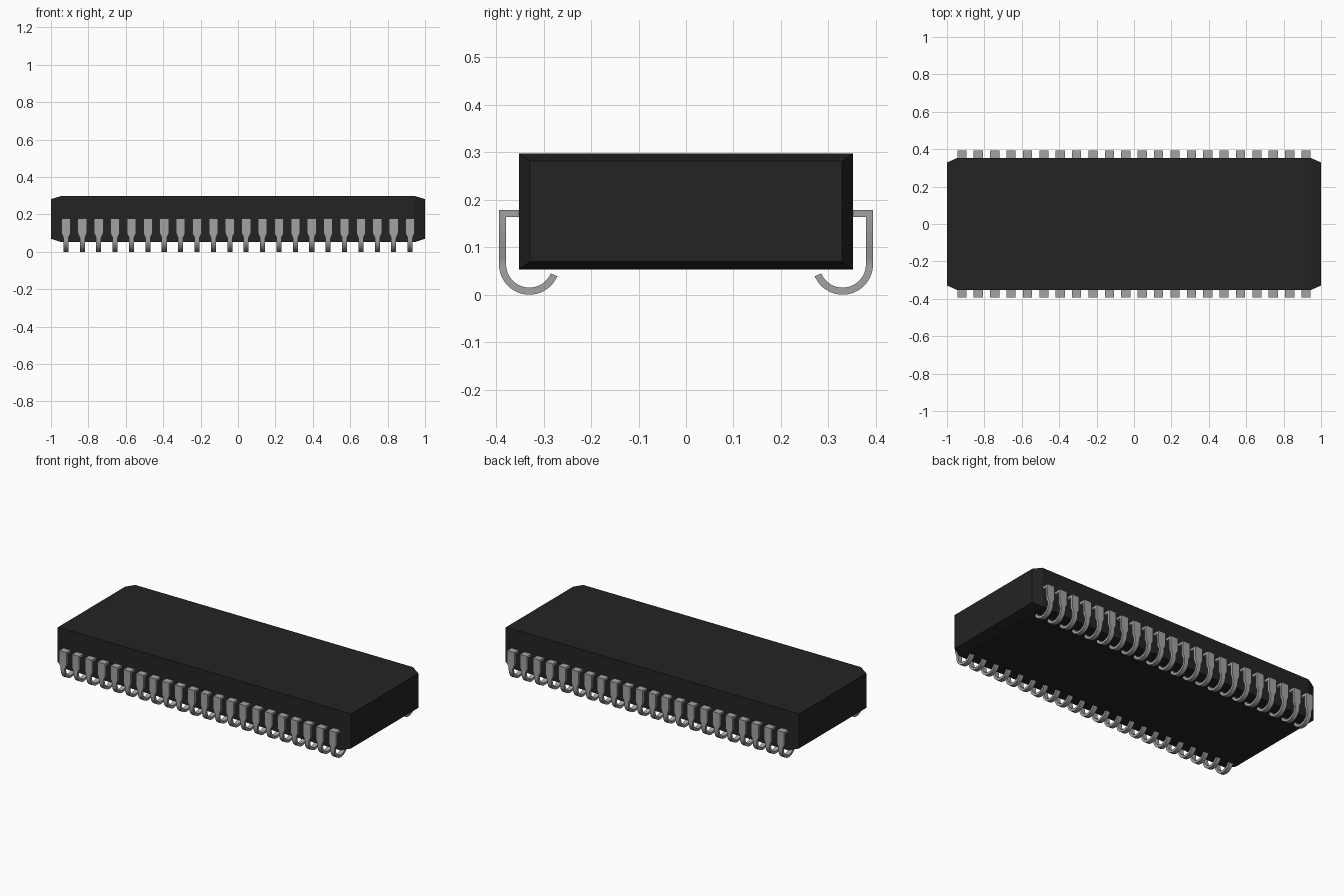
import bpy, bmesh, math

cube = bpy.data.objects.get("Cube")
if cube:
    bpy.data.objects.remove(cube, do_unlink=True)


def material(name, rgb):
    m = bpy.data.materials.new(name)
    m.use_nodes = True
    m.diffuse_color = (*rgb, 1)
    m.node_tree.nodes["Principled BSDF"].inputs["Base Color"].default_value = (*rgb, 1)
    return m


def loft(name, sections, mat):
    """Skin a row of four-cornered sections and cap both ends."""
    bm = bmesh.new()
    rings = [[bm.verts.new(p) for p in s] for s in sections]
    for a, b in zip(rings, rings[1:]):
        for i in range(4):
            j = (i + 1) % 4
            bm.faces.new((a[i], a[j], b[j], b[i]))
    bm.faces.new(rings[0])
    bm.faces.new(rings[-1])
    bmesh.ops.recalc_face_normals(bm, faces=bm.faces)
    me = bpy.data.meshes.new(name)
    bm.to_mesh(me)
    bm.free()
    me.materials.append(mat)
    ob = bpy.data.objects.new(name, me)
    bpy.context.collection.objects.link(ob)
    return ob


black = material("black_plastic", (0.017, 0.017, 0.017))
metal = material("grey_metal", (0.36, 0.36, 0.36))


# Package body: a block whose ends taper slightly
def body_section(x, y, z0, z1):
    return [(x, -y, z0), (x, y, z0), (x, y, z1), (x, -y, z1)]


end, full = (0.329, 0.07, 0.282), (0.352, 0.053, 0.298)
loft("package_body", [body_section(-1, *end), body_section(-0.947, *full),
                      body_section(0.947, *full), body_section(1, *end)], black)

# Lead: square shoulder, straight drop that narrows, then a J-shaped hook
COUNT, FIRST, PITCH = 22, -0.92, 1.84 / 21
WIDE, NARROW = 0.0245, 0.0135
OUT, THICK, TOP = 0.394, 0.015, 0.179
CY, CZ, R = 0.33, 0.064, 0.064


def lead_section(outer, inner, w):
    return [(FIRST - w, *outer), (FIRST + w, *outer),
            (FIRST + w, *inner), (FIRST - w, *inner)]


sections = [lead_section((0.34, TOP), (0.34, TOP - THICK), WIDE),
            lead_section((OUT, TOP), (OUT - THICK, TOP - THICK), WIDE),
            lead_section((OUT, 0.10), (OUT - THICK, 0.10), WIDE),
            lead_section((OUT, 0.076), (OUT - THICK, 0.076), NARROW)]
STEPS = 18
for i in range(STEPS + 1):
    a = -math.radians(157) * i / STEPS
    c, s = math.cos(a), math.sin(a)
    sections.append(lead_section((CY + R * c, CZ + R * s),
                                 (CY + (R - THICK) * c, CZ + (R - THICK) * s), NARROW))
leads = loft("leads", sections, metal)
for p in leads.data.polygons:
    p.use_smooth = True
leads.data.set_sharp_from_angle(angle=math.radians(30))

# Repeat along the side and mirror to the other side
arr = leads.modifiers.new("row", "ARRAY")
arr.count = COUNT
arr.use_relative_offset = False
arr.use_constant_offset = True
arr.constant_offset_displace = (PITCH, 0, 0)
mir = leads.modifiers.new("other_side", "MIRROR")
mir.use_axis = (False, True, False)
mir.use_mirror_merge = False
